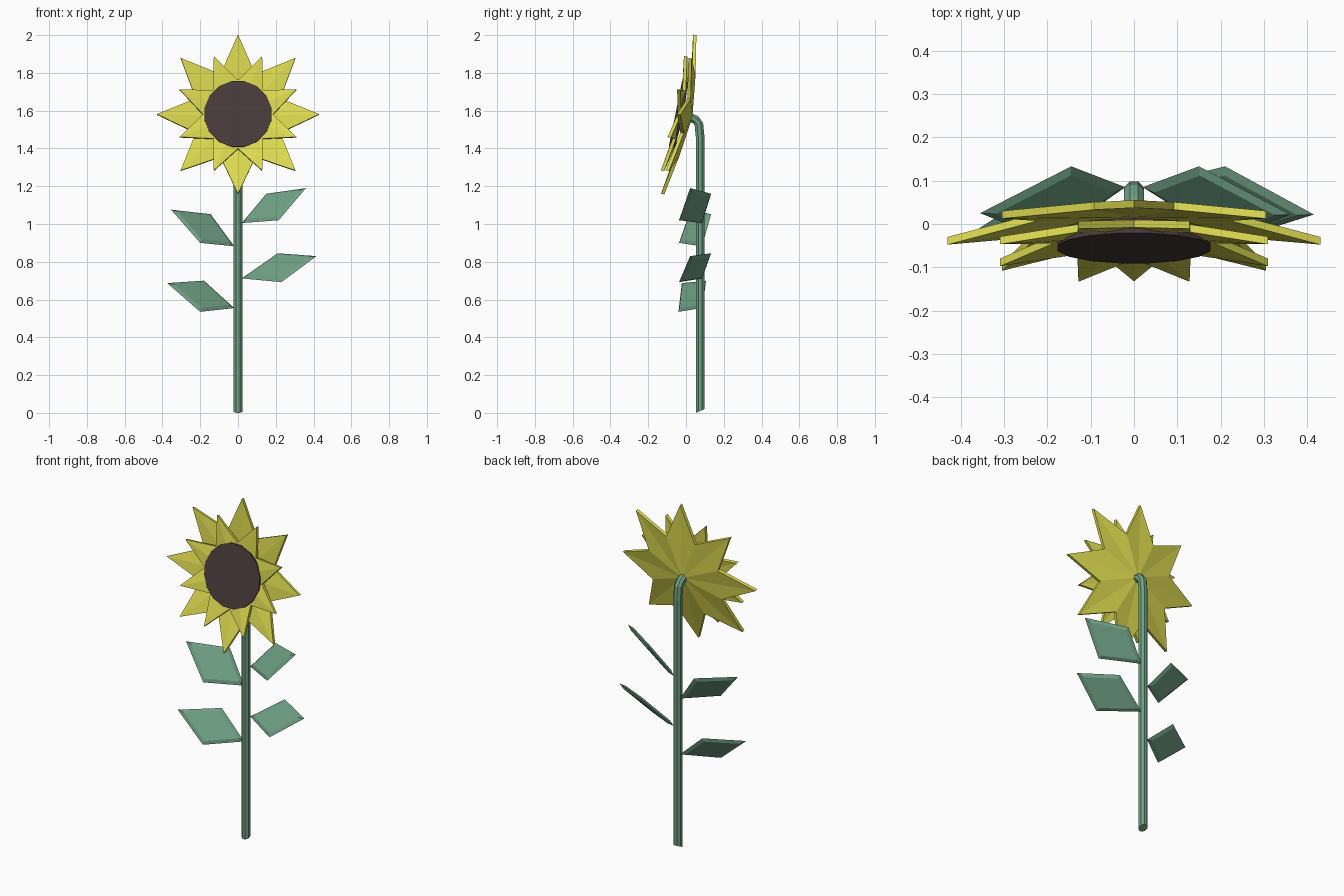
import bpy, bmesh, math
from mathutils import Vector, Matrix

if "Cube" in bpy.data.objects:
    bpy.data.objects.remove(bpy.data.objects["Cube"])


def material(name, rgb):
    m = bpy.data.materials.new(name)
    m.diffuse_color = (*rgb, 1)
    m.use_nodes = True
    m.node_tree.nodes["Principled BSDF"].inputs["Base Color"].default_value = m.diffuse_color
    return m


GREEN = material("leaf_green", (0.16, 0.35, 0.23))
YELLOW = material("petal_yellow", (0.72, 0.70, 0.08))
BROWN = material("seed_brown", (0.065, 0.045, 0.042))

# Frame of the tilted flower head: local z points out of the face
HEAD = Matrix.Translation((0, 0.025, 1.567)) @ Matrix.Rotation(math.radians(78.6), 4, 'X')


def finish(bm, name, mat, matrix=None):
    bmesh.ops.recalc_face_normals(bm, faces=bm.faces[:])
    me = bpy.data.meshes.new(name)
    bm.to_mesh(me)
    bm.free()
    ob = bpy.data.objects.new(name, me)
    bpy.context.collection.objects.link(ob)
    me.materials.append(mat)
    if matrix:
        ob.matrix_world = matrix
    return ob


def petal_star(name, tip, valley, centre_w, start, half=0.009):
    """Cupped eight-pointed star; tip and valley are (radius, height)."""
    bm = bmesh.new()
    layers = []
    for s in (-half, half):
        ring = []
        for i in range(16):
            r, w = valley if i % 2 else tip
            a = math.radians(start + i * 22.5)
            ring.append(bm.verts.new((r * math.sin(a), r * math.cos(a), w + s)))
        c = bm.verts.new((0, 0, centre_w + s))
        for i in range(16):
            bm.faces.new((c, ring[i], ring[(i + 1) % 16]))
        layers.append(ring)
    lo, hi = layers
    for i in range(16):
        j = (i + 1) % 16
        bm.faces.new((lo[i], lo[j], hi[j], hi[i]))
    return finish(bm, name, YELLOW, HEAD)


def leaf(name, base, back, tip, front):
    """Thin diamond slab, chamfered towards both faces."""
    pts = [Vector(p) for p in (base, back, tip, front)]
    mid = sum(pts, Vector()) / 4
    n = (pts[2] - pts[0]).cross(pts[3] - pts[1]).normalized()
    bm = bmesh.new()
    rings = [[bm.verts.new(mid + (p - mid) * k + n * h) for p in pts]
             for k, h in ((0.82, -0.01), (1, 0), (0.82, 0.01))]
    bm.faces.new(rings[0])
    bm.faces.new(rings[2])
    for a, b in zip(rings, rings[1:]):
        for i in range(4):
            j = (i + 1) % 4
            bm.faces.new((a[i], a[j], b[j], b[i]))
    return finish(bm, name, GREEN)


# Stem: eight-sided tube swept along a path that hooks into the head
path = [(0.075, 0.01), (0.075, 1.46), (0.068, 1.53), (0.05, 1.553), (0.015, 1.567)]
bm = bmesh.new()
rings = []
for k, (y, z) in enumerate(path):
    p = Vector(path[max(k - 1, 0)])
    q = Vector(path[min(k + 1, len(path) - 1)])
    d = (q - p).normalized()
    ring = []
    for i in range(8):
        a = math.radians(22.5 + 45 * i)
        u, v = 0.025 * math.cos(a), 0.025 * math.sin(a)
        # the foot is cut at a slight slant
        slant = v * 0.43 if k == 0 else 0
        ring.append(bm.verts.new((u, y + v * d.y, z - v * d.x + slant)))
    rings.append(ring)
for a, b in zip(rings, rings[1:]):
    for i in range(8):
        j = (i + 1) % 8
        bm.faces.new((a[i], a[j], b[j], b[i]))
bm.faces.new(rings[0])
bm.faces.new(rings[-1])
finish(bm, "stem", GREEN)

# Leaves: base, back corner, tip, front corner
leaf("upper_right_leaf", (.02, .085, 1.005), (.15, .133, 1.16), (.36, .022, 1.19), (.215, -.037, 1.02))
leaf("lower_right_leaf", (.02, .085, .712), (.21, .133, .845), (.415, .022, .83), (.23, -.037, .692))
leaf("upper_left_leaf", (-.02, .085, .882), (-.145, .133, 1.052), (-.355, .025, 1.076), (-.2, -.037, .9))
leaf("lower_left_leaf", (-.02, .085, .555), (-.18, .107, .70), (-.375, -.022, .687), (-.2, -.04, .535))

# Flower head: two rows of petals and the seed disc
petal_star("outer_petals", (0.43, 0.065), (0.242, 0.028), 0.0, 0)
petal_star("inner_petals", (0.335, 0.09), (0.185, 0.062), 0.045, 22.5)

bm = bmesh.new()
bmesh.ops.create_cone(bm, cap_ends=True, segments=16, radius1=0.18, radius2=0.18, depth=0.035,
                      matrix=Matrix.Translation((0, 0, 0.065)) @ Matrix.Rotation(math.radians(11.25), 4, 'Z'))
finish(bm, "seed_disc", BROWN, HEAD)
